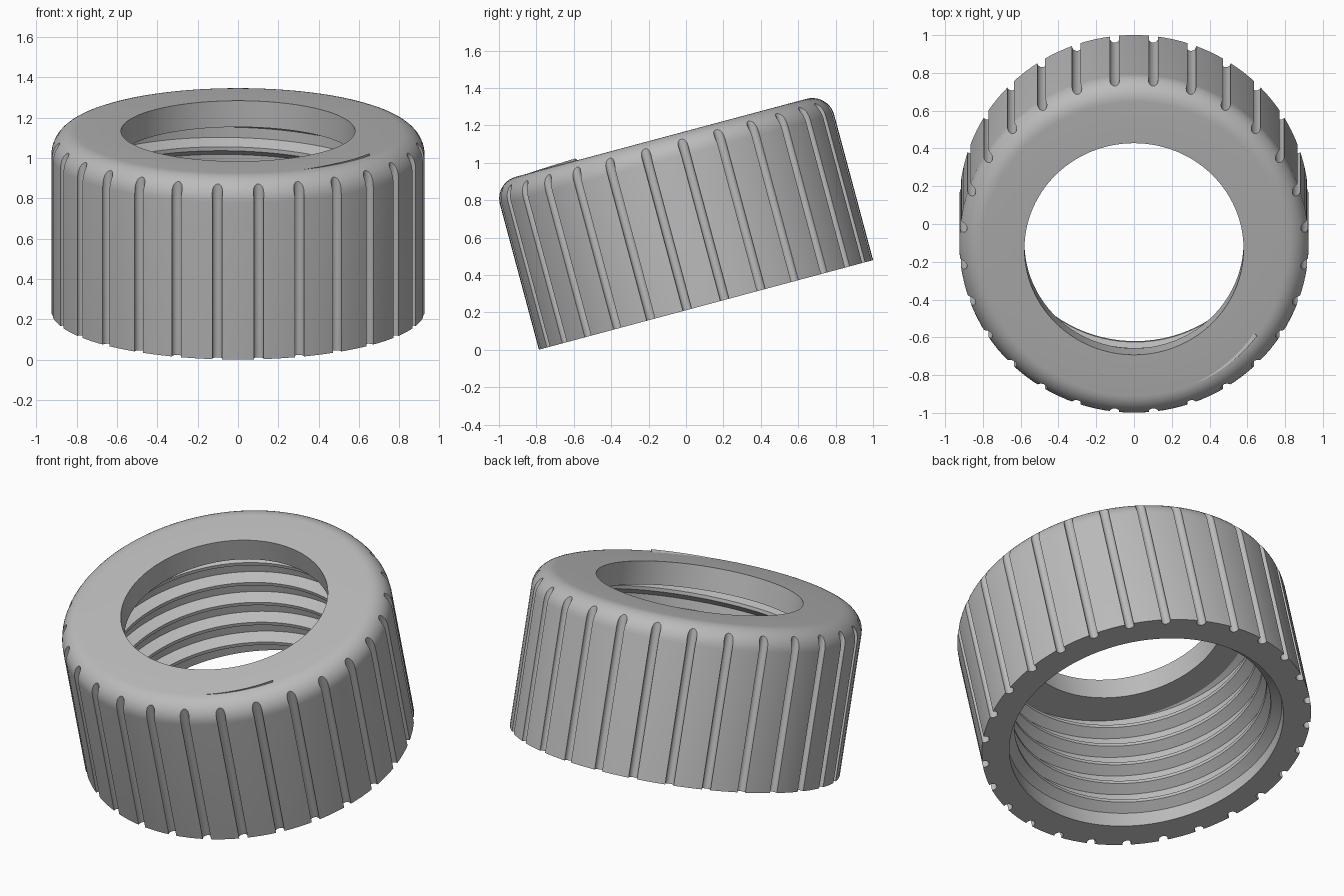
import bpy, bmesh, math
from mathutils import Matrix, Vector

if "Cube" in bpy.data.objects:
    bpy.data.objects.remove(bpy.data.objects["Cube"], do_unlink=True)

R, H, FILLET = 0.925, 0.925, 0.12       # outer radius, height, top rounding
HOLE, BORE, LIP_Z = 0.58, 0.77, 0.79    # top hole, inner bore, underside of lip
GROOVES = 28
PITCH = 0.14
TILT = Matrix.Translation((0, 0.107, 0.24)) @ Matrix.Rotation(math.radians(15), 4, 'X')

grey = bpy.data.materials.new("plain grey")
grey.use_nodes = True
grey.diffuse_color = (0.5, 0.5, 0.5, 1)
grey.node_tree.nodes["Principled BSDF"].inputs["Base Color"].default_value = (0.5, 0.5, 0.5, 1)


def make_object(name, bm):
    bmesh.ops.recalc_face_normals(bm, faces=bm.faces)
    mesh = bpy.data.meshes.new(name)
    bm.to_mesh(mesh)
    bm.free()
    mesh.materials.append(grey)
    obj = bpy.data.objects.new(name, mesh)
    bpy.context.collection.objects.link(obj)
    return obj


def activate(obj):
    bpy.ops.object.select_all(action='DESELECT')
    obj.select_set(True)
    bpy.context.view_layer.objects.active = obj


def sweep(bm, rings, closed):
    """Skin a list of equal closed rings of points."""
    loops = [[bm.verts.new(p) for p in ring] for ring in rings]
    pairs = list(zip(loops, loops[1:]))
    if closed:
        pairs.append((loops[-1], loops[0]))
    else:
        bm.faces.new(loops[0])
        bm.faces.new(loops[-1])
    n = len(rings[0])
    for a, b in pairs:
        for i in range(n):
            j = (i + 1) % n
            bm.faces.new((a[i], a[j], b[j], b[i]))


def polar(r, angle, z):
    return Vector((r * math.cos(angle), r * math.sin(angle), z))


# Ring body: revolved section with a rounded top edge and an inner lip
arc = [math.radians(90 * i / 10) for i in range(11)]
section = [(BORE, 0), (R, 0)]
section += [(R - FILLET + FILLET * math.cos(t), H - FILLET + FILLET * math.sin(t)) for t in arc]
section += [(HOLE, H), (HOLE, LIP_Z), (BORE, LIP_Z)]
SEGMENTS = GROOVES * 4
bm = bmesh.new()
sweep(bm, [[polar(r, math.tau * k / SEGMENTS, z) for r, z in section]
           for k in range(SEGMENTS)], True)
body = make_object("ring_body", bm)

# Grip grooves: round rods cut from the outer wall
bm = bmesh.new()
for k in range(GROOVES):
    place = Matrix.Translation(polar(0.915, math.tau * (k + 0.5) / GROOVES, 0.45))
    bmesh.ops.create_cone(bm, cap_ends=True, segments=16, radius1=0.026, radius2=0.026,
                          depth=1.1, matrix=place)
cutter = make_object("groove_cutter", bm)
cutter.hide_render = True
cut = body.modifiers.new("grooves", 'BOOLEAN')
cut.operation = 'DIFFERENCE'
cut.solver = 'EXACT'
cut.object = cutter
activate(body)
bpy.ops.object.modifier_apply(modifier=cut.name)
bpy.data.objects.remove(cutter, do_unlink=True)

# Inner screw thread: right-hand helix whose last end just breaks the top face
profile = [(0.805, -0.065), (0.805, 0.065), (0.715, 0.01), (0.715, -0.01)]
END_ANGLE, END_Z, TURNS, STEPS = math.radians(-36), 0.872, 5.7, 96
rings = []
for k in range(int(TURNS * STEPS) + 1):
    back = k / STEPS
    rings.append([polar(r, END_ANGLE - math.tau * back, END_Z - PITCH * back + dz)
                  for r, dz in profile])
bm = bmesh.new()
sweep(bm, rings, False)
thread = make_object("inner_thread", bm)

# Tilt the whole ring and smooth the rounded surfaces
for obj in (body, thread):
    obj.data.transform(TILT)
    activate(obj)
    bpy.ops.object.shade_smooth_by_angle(angle=math.radians(30))
